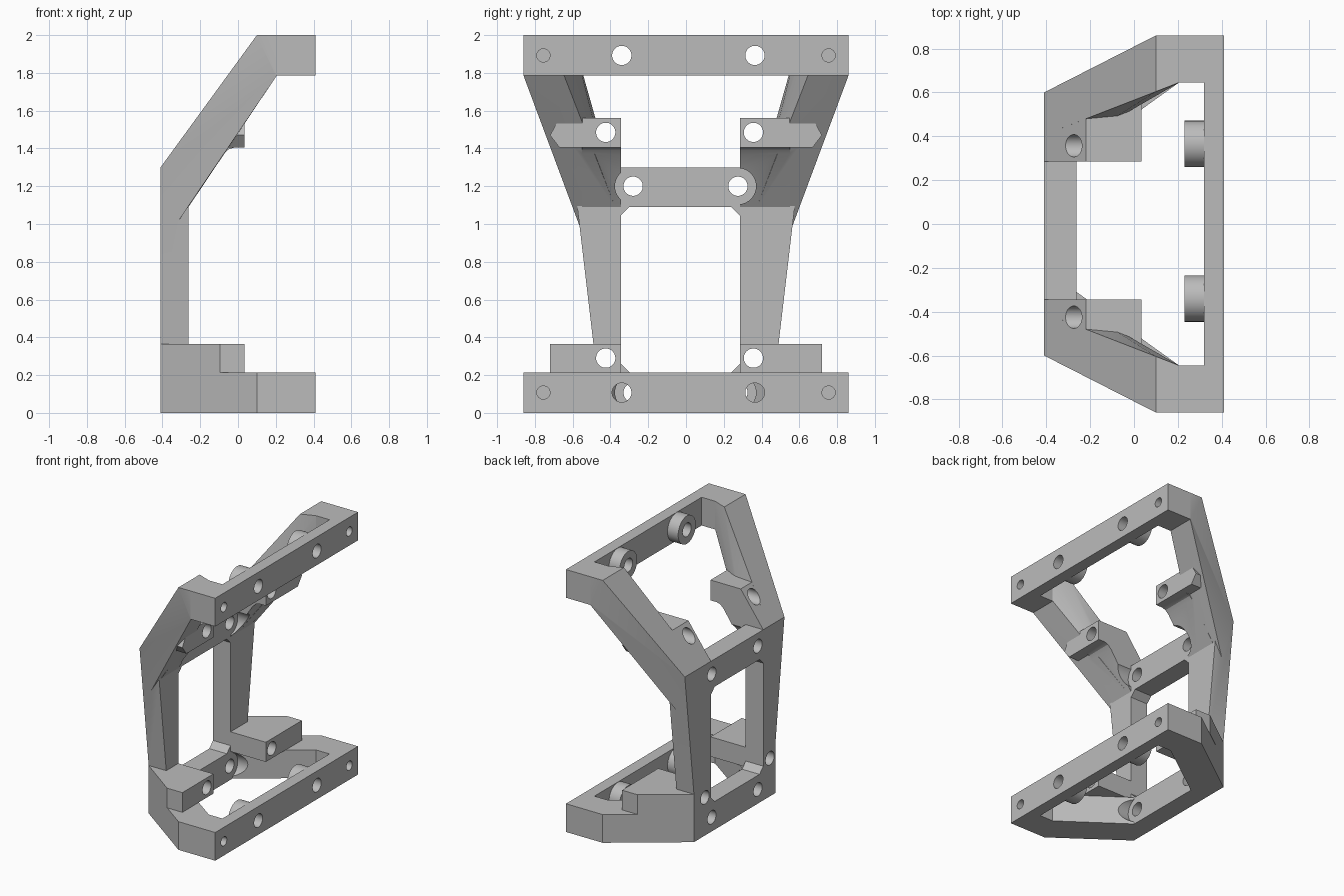
import bpy, bmesh, math
from mathutils import Vector

if "Cube" in bpy.data.objects:
    bpy.data.objects.remove(bpy.data.objects["Cube"])

grey = bpy.data.materials.new("plain_grey")
grey.diffuse_color = (0.5, 0.5, 0.5, 1)
grey.use_nodes = True
grey.node_tree.nodes["Principled BSDF"].inputs["Base Color"].default_value = grey.diffuse_color


def finish(name, bm):
    bmesh.ops.recalc_face_normals(bm, faces=bm.faces)
    me = bpy.data.meshes.new(name)
    bm.to_mesh(me)
    bm.free()
    me.materials.append(grey)
    ob = bpy.data.objects.new(name, me)
    bpy.context.collection.objects.link(ob)
    return ob


def prism(name, pts, axis, a, b):
    """Extrude a 2D outline along an axis from a to b."""
    def place(p, t):
        q = list(p)
        q.insert("xyz".index(axis), t)
        return Vector(q)
    bm = bmesh.new()
    face = bm.faces.new([bm.verts.new(place(p, a)) for p in pts])
    ext = bmesh.ops.extrude_face_region(bm, geom=[face])
    move = place((0, 0), b - a)
    bmesh.ops.translate(bm, vec=move,
                        verts=[v for v in ext["geom"] if isinstance(v, bmesh.types.BMVert)])
    return finish(name, bm)


def box(name, x0, x1, y0, y1, z0, z1):
    return prism(name, [(x0, y0), (x1, y0), (x1, y1), (x0, y1)], "z", z0, z1)


def hull(name, pts):
    bm = bmesh.new()
    for p in pts:
        bm.verts.new(p)
    res = bmesh.ops.convex_hull(bm, input=bm.verts)
    bmesh.ops.delete(bm, geom=res["geom_interior"], context="VERTS")
    return finish(name, bm)


def rod(name, x0, x1, y, z, r, n=40):
    ring = [(y + r * math.cos(2 * math.pi * i / n), z + r * math.sin(2 * math.pi * i / n))
            for i in range(n)]
    return prism(name, ring, "x", x0, x1)


def combine(target, tool, op):
    m = target.modifiers.new(op, "BOOLEAN")
    m.operation, m.solver, m.object = op, "EXACT", tool
    bpy.context.view_layer.objects.active = target
    bpy.ops.object.modifier_apply(modifier=m.name)
    bpy.data.objects.remove(tool)


def mirrored(half):
    """Close an outline given for +y with its -y copy."""
    return half + [(x, -y) for x, y in reversed(half)]


IN_R, IN_L = 0.285, -0.345      # inner edges of the two sides

# Base ring
frame = prism("bracket_frame", mirrored([(-0.41, 0.49), (0.10, 0.86), (0.41, 0.86)]), "z", 0, 0.215)
combine(frame, prism("base_opening", mirrored([(-0.262, 0.31), (0.205, 0.645), (0.32, 0.645)]),
                     "z", -0.1, 0.4), "DIFFERENCE")

# Upright back frame with a chamfered window
back = prism("back_frame", [(-0.49, 0), (0.49, 0), (0.49, 0.365), (0.60, 1.30),
                            (-0.60, 1.30), (-0.49, 0.365)], "x", -0.41, -0.262)
c, lo, hi = 0.045, 0.215, 1.09
window = [(IN_L + c, lo), (IN_R - c, lo), (IN_R, lo + c), (IN_R, hi - c),
          (IN_R - c, hi), (IN_L + c, hi), (IN_L, hi - c), (IN_L, lo + c)]
combine(back, prism("window", window, "x", -0.6, 0), "DIFFERENCE")
combine(frame, back, "UNION")

# Top front bar
combine(frame, box("top_bar", 0.32, 0.41, -0.86, 0.86, 1.785, 2.0), "UNION")

for s, inner in ((1, IN_R), (-1, -IN_L)):
    # Top corner block
    y0, y1 = sorted((s * 0.645, s * 0.86))
    combine(frame, box("corner_block", 0.20, 0.35, y0, y1, 1.785, 2.0), "UNION")
    # Sloping arm
    arm = [(0.205, 0.86, 2), (0.10, 0.86, 2), (0.205, 0.86, 1.785),
           (0.205, 0.645, 1.785), (0.205, 0.645, 2), (0.10, 0.604, 2),
           (-0.41, 0.60, 1.30), (-0.34, 0.56, 0.98), (-0.41, 0.406, 1.30),
           (-0.262, 0.375, 1.09), (-0.34, 0.36, 0.98)]
    combine(frame, hull("arm", [(x, s * y, z) for x, y, z in arm]), "UNION")
    # Gusset inside the arm
    side = [(-0.41, 1.30), (-0.22, 1.56), (0.035, 1.56), (0.035, 1.405), (-0.02, 1.405),
            (-0.05, 1.395), (-0.08, 1.365), (-0.262, 1.09), (-0.41, 1.09)]
    combine(frame, prism("gusset", side, "y", s * inner, s * 0.55), "UNION")
    # Upper mounting pad with pointed end
    end = [(inner, 1.405), (0.67, 1.405), (0.72, 1.47), (0.67, 1.56), (inner, 1.56)]
    combine(frame, prism("upper_pad", [(s * y, z) for y, z in end], "x", -0.05, 0.035), "UNION")
    # Lower mounting pad
    pad = [(-0.41, inner), (-0.41, 0.49), (-0.094, 0.72), (0.035, 0.72), (0.035, inner)]
    combine(frame, prism("lower_pad", [(x, s * y) for x, y in pad], "z", 0.215, 0.365), "UNION")

# Bosses and holes of the front bars
for z in (0.1075, 1.8925):
    for y in (-0.34, 0.365):
        combine(frame, rod("boss", 0.23, 0.33, y, z, 0.106), "UNION")
        combine(frame, rod("bar_hole", 0.15, 0.5, y, z, 0.051), "DIFFERENCE")
    for y in (-0.755, 0.755):
        combine(frame, rod("pin_hole", 0.31, 0.5, y, z, 0.035), "DIFFERENCE")

# Pad holes running through to the back
for z in (0.29, 1.485):
    for y in (-0.425, 0.357):
        combine(frame, rod("pad_hole", -0.6, 0.15, y, z, 0.051), "DIFFERENCE")

# Back holes with wide clearance in front
for z in (0.1075, 1.20):
    for y in (-0.28, 0.275):
        combine(frame, rod("back_hole", -0.6, -0.1, y, z, 0.051), "DIFFERENCE")
        combine(frame, rod("clearance", -0.262, 0.1, y, z, 0.096), "DIFFERENCE")

# Smooth the round walls, keep the edges crisp
bpy.ops.object.select_all(action="DESELECT")
frame.select_set(True)
bpy.context.view_layer.objects.active = frame
bpy.ops.object.shade_smooth_by_angle(angle=math.radians(25))
